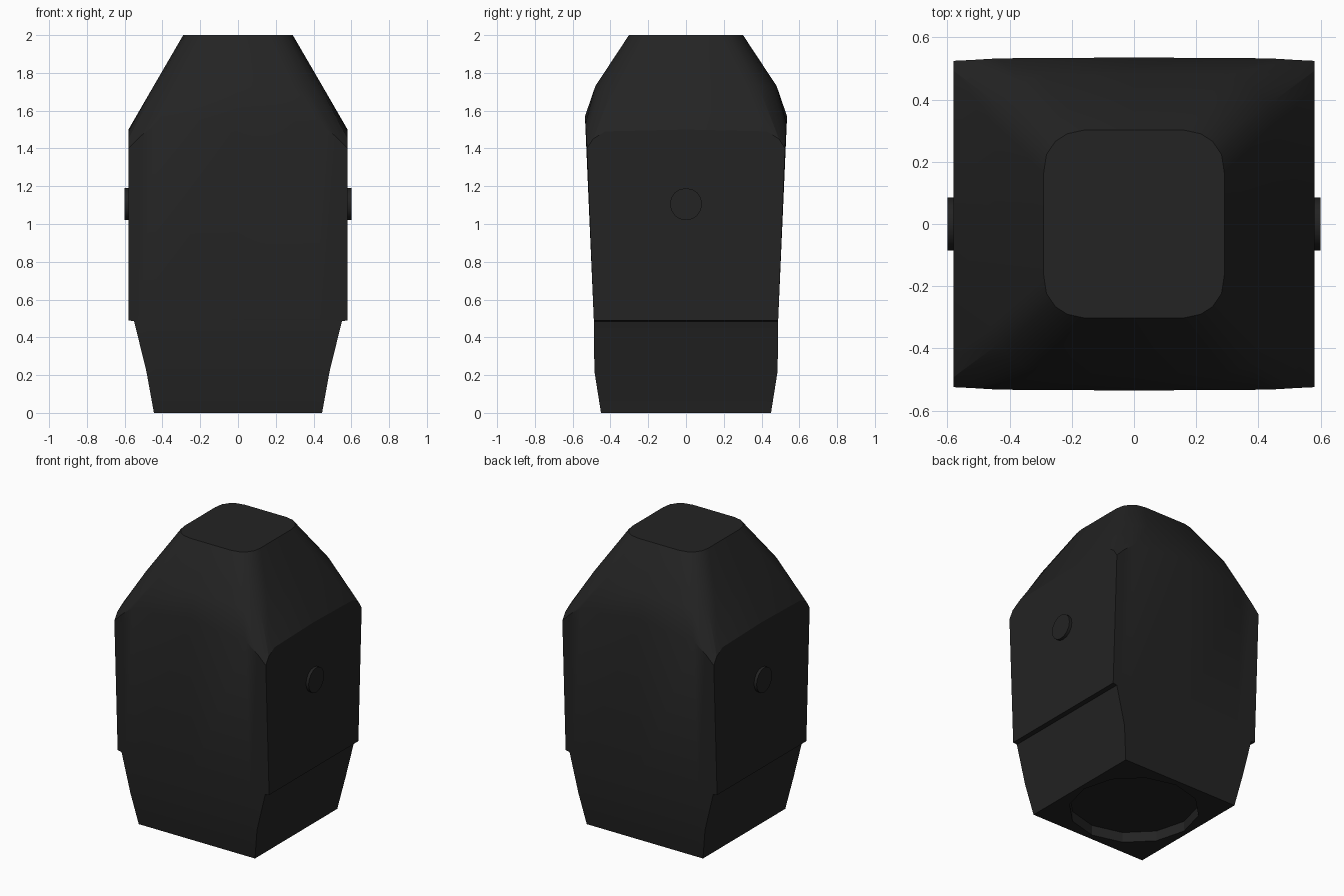
import bpy, bmesh
from math import sin, cos, radians, pi

cube = bpy.data.objects.get("Cube")
if cube:
    bpy.data.objects.remove(cube, do_unlink=True)

black = bpy.data.materials.new("matte_black")
black.use_nodes = True
colour = (0.017, 0.017, 0.017, 1)
black.diffuse_color = colour
black.node_tree.nodes["Principled BSDF"].inputs["Base Color"].default_value = colour

# Quarter outlines as fractions of the half width and half depth
SQUARE = [(1, 0), (1, .8), (1, .93), (1, 1), (.9, 1), (.75, 1), (0, 1)]
SHOULDER = [(1, 0), (1, .8), (1, .92), (1, .98), (.9, .985), (.75, .995), (0, 1)]
ROUNDED = [(1, 0), (1, .55), (.97, .74), (.87, .88), (.74, .96), (.55, 1), (0, 1)]
SOFT = [(1, 0), (1, .66), (.97, .8), (.89, .89), (.8, .95), (.66, 1), (0, 1)]
SHOULDER_Z = [1.5, 1.49, 1.45, 1.4, 1.46, 1.53, 1.57]


def full_ring(quarter, hx, hy, z):
    """Mirror a quarter outline into a closed ring of points."""
    zs = z if isinstance(z, list) else [z] * len(quarter)
    q = [(fx * hx, fy * hy, h) for (fx, fy), h in zip(quarter, zs)]
    half = q + [(-x, y, h) for x, y, h in q[-2::-1]]
    return half + [(x, -y, h) for x, y, h in half[-2:0:-1]]


def twelve_sided(radius, z):
    """Regular polygon with extra points at the middle of each side."""
    ring = []
    for i in range(24):
        r = radius * (cos(pi / 12) if i % 2 else 1)
        ring.append((r * cos(radians(15 * i)), r * sin(radians(15 * i)), z))
    return ring


def finish(obj):
    obj.data.materials.append(black)
    bpy.ops.object.select_all(action='DESELECT')
    obj.select_set(True)
    bpy.context.view_layer.objects.active = obj
    bpy.ops.object.shade_smooth_by_angle(angle=radians(25))


# Body: lofted from the recess in the base up to the flat crown
rings = [
    twelve_sided(.41, .07),
    twelve_sided(.41, 0),
    full_ring(SQUARE, .445, .45, 0),
    full_ring(SQUARE, .485, .485, .22),
    full_ring(SQUARE, .55, .488, .485),
    full_ring(SQUARE, .58, .488, .49),
    full_ring(SHOULDER, .58, .535, SHOULDER_Z),
    full_ring(SOFT, .447, .48, 1.73),
    full_ring(ROUNDED, .29, .302, 2),
]
bm = bmesh.new()
loops = [[bm.verts.new(p) for p in ring] for ring in rings]
for low, high in zip(loops, loops[1:]):
    for i in range(len(low)):
        j = (i + 1) % len(low)
        bm.faces.new((low[i], low[j], high[j], high[i]))
bm.faces.new(loops[0][::-1])
bm.faces.new(loops[-1])
bmesh.ops.recalc_face_normals(bm, faces=bm.faces)
mesh = bpy.data.meshes.new("body")
bm.to_mesh(mesh)
bm.free()
body = bpy.data.objects.new("body", mesh)
bpy.context.collection.objects.link(body)
finish(body)

# Round side buttons
for name, side in (("left_button", 1), ("right_button", -1)):
    bpy.ops.mesh.primitive_cylinder_add(
        vertices=16, radius=.085, depth=.06,
        location=(side * .57, 0, 1.105), rotation=(0, pi / 2, 0))
    button = bpy.context.object
    button.name = name
    finish(button)
